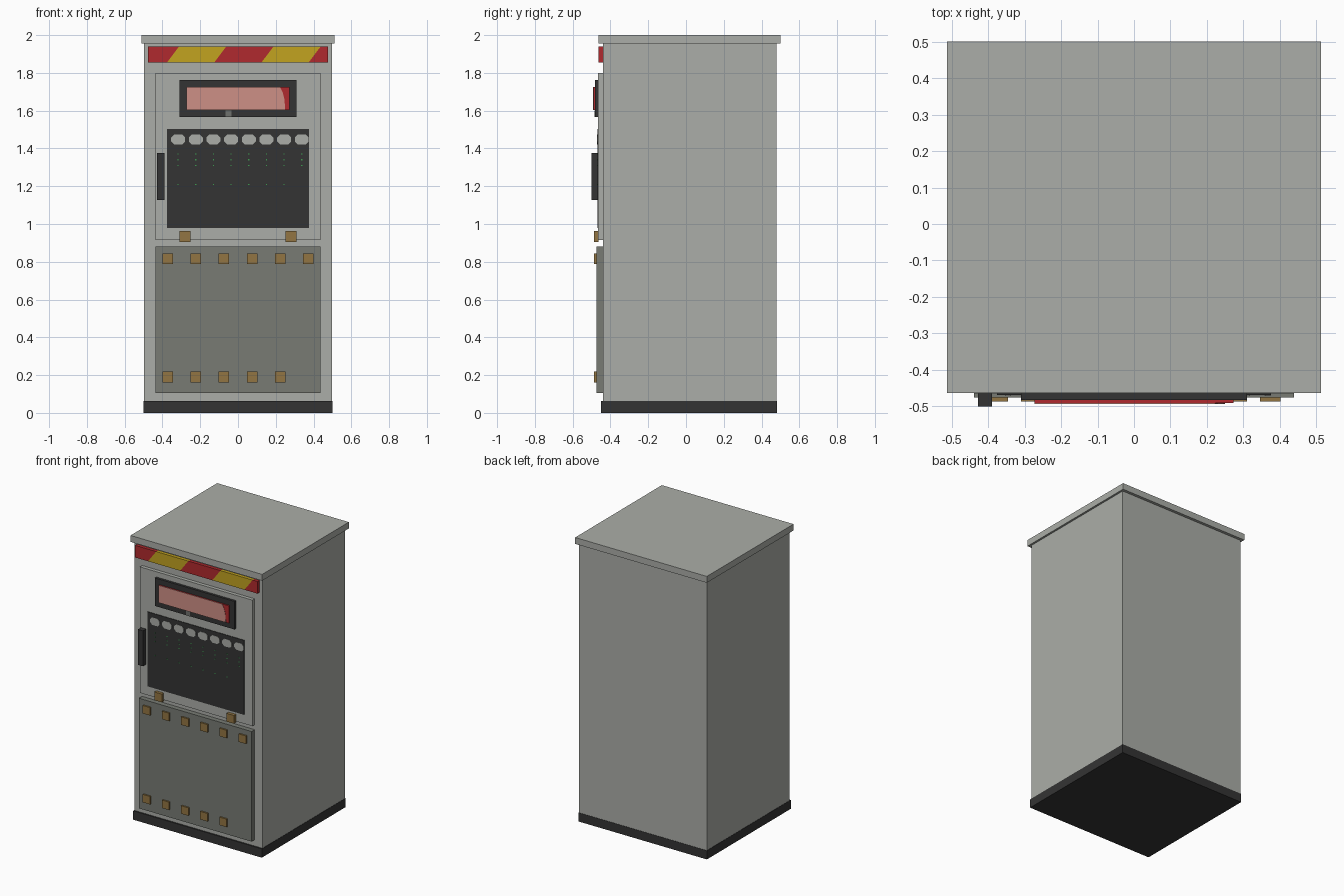
import bpy
import bmesh

if "Cube" in bpy.data.objects:
    bpy.data.objects.remove(bpy.data.objects["Cube"])


def material(name, r, g, b):
    """Flat material from 0-255 display values, stored as linear."""
    lin = [((c / 255 + 0.055) / 1.055) ** 2.4 for c in (r, g, b)] + [1]
    m = bpy.data.materials.new(name)
    m.use_nodes = True
    m.diffuse_color = lin
    m.node_tree.nodes["Principled BSDF"].inputs["Base Color"].default_value = lin
    return m


GREY = material("cabinet grey", 171, 174, 168)
PANEL = material("panel grey green", 120, 123, 116)
DARK = material("dark plastic", 52, 52, 52)
RED = material("warning red", 176, 42, 46)
YELLOW = material("warning yellow", 194, 163, 32)
BRASS = material("brass", 146, 117, 66)
PINK = material("screen pink", 206, 144, 134)
GREEN = material("indicator green", 60, 160, 80)
MID = material("bracket grey", 112, 114, 110)


def prisms(name, outlines, y0, y1, mats):
    """One object made of front-facing (x, z) outlines extruded from y0 to y1."""
    bm = bmesh.new()
    for i, outline in enumerate(outlines):
        front = [bm.verts.new((x, y0, z)) for x, z in outline]
        back = [bm.verts.new((x, y1, z)) for x, z in outline]
        n = len(outline)
        faces = [bm.faces.new(front), bm.faces.new(back[::-1])]
        for k in range(n):
            j = (k + 1) % n
            faces.append(bm.faces.new((front[j], front[k], back[k], back[j])))
        for f in faces:
            f.material_index = i % len(mats)
    bmesh.ops.recalc_face_normals(bm, faces=bm.faces)
    mesh = bpy.data.meshes.new(name)
    bm.to_mesh(mesh)
    bm.free()
    for m in mats:
        mesh.materials.append(m)
    obj = bpy.data.objects.new(name, mesh)
    bpy.context.collection.objects.link(obj)
    return obj


def rect(x0, x1, z0, z1):
    return [(x0, z0), (x1, z0), (x1, z1), (x0, z1)]


def square(x, z, size):
    h = size / 2
    return rect(x - h, x + h, z - h, z + h)


def box(name, x0, x1, y0, y1, z0, z1, mat):
    return prisms(name, [rect(x0, x1, z0, z1)], y0, y1, [mat])


# Cabinet shell
box("base_plinth", -0.5, 0.5, -0.45, 0.482, 0, 0.062, DARK)
box("cabinet_body", -0.498, 0.498, -0.44, 0.48, 0.062, 1.955, GREY)
box("roof_cap", -0.512, 0.512, -0.463, 0.5, 1.955, 2.0, GREY)

# Diagonal warning strip
low, high, slant = 1.855, 1.94, 0.064
cuts = [-0.376 + 0.25 * i for i in range(4)]
left = [(-0.476, -0.476)] + [(c, c + slant) for c in cuts]
right = left[1:] + [(0.476, 0.476)]
stripes = [[(a, low), (b, low), (d, high), (c, high)]
           for (a, c), (b, d) in zip(left, right)]
prisms("warning_strip", stripes, -0.463, -0.44, [RED, YELLOW])

# Upper door with handle and hinges
box("upper_door", -0.438, 0.438, -0.465, -0.44, 0.914, 1.8, GREY)
box("door_handle", -0.428, -0.389, -0.5, -0.465, 1.127, 1.376, DARK)
prisms("door_hinges", [square(s * 0.281, 0.934, 0.058) for s in (-1, 1)],
       -0.487, -0.463, [BRASS])

# Display
box("display_frame", -0.31, 0.31, -0.482, -0.465, 1.566, 1.763, DARK)
box("display_screen", -0.273, 0.273, -0.491, -0.482, 1.603, 1.725, RED)
prisms("screen_glow", [[(-0.273, 1.603), (0.25, 1.603), (0.246, 1.66),
                        (0.237, 1.695), (0.222, 1.725), (-0.273, 1.725)]],
       -0.493, -0.491, [PINK])
box("display_bracket", -0.065, -0.034, -0.484, -0.482, 1.566, 1.601, MID)

# Control panel with a row of buttons and indicator dots
box("control_panel", -0.375, 0.375, -0.469, -0.465, 0.978, 1.502, DARK)
columns = [-0.317 + 0.0935 * i for i in range(8)]


def button(x):
    w, z0, z1, c = 0.037, 1.421, 1.474, 0.016
    r = min(x + w, 0.375)
    return [(x - w + c, z0), (r - c, z0), (r, z0 + c), (r, z1 - c),
            (r - c, z1), (x - w + c, z1), (x - w, z1 - c), (x - w, z0 + c)]


prisms("panel_buttons", [button(x) for x in columns], -0.471, -0.469, [GREY])
dots = [square(x, z, 0.006) for x in columns for z in (1.37, 1.34, 1.31)]
dots += [square(x, 1.21, 0.006) for x in columns[:-1]]
prisms("indicator_dots", dots, -0.471, -0.469, [GREEN])

# Lower panel with square bolts, the last lower one being absent
box("lower_panel", -0.438, 0.438, -0.475, -0.44, 0.106, 0.88, PANEL)
bolt_x = [-0.373 + 0.1492 * i for i in range(6)]
bolts = [square(x, 0.815, 0.056) for x in bolt_x]
bolts += [square(x, 0.19, 0.056) for x in bolt_x[:-1]]
prisms("panel_bolts", bolts, -0.486, -0.475, [BRASS])
